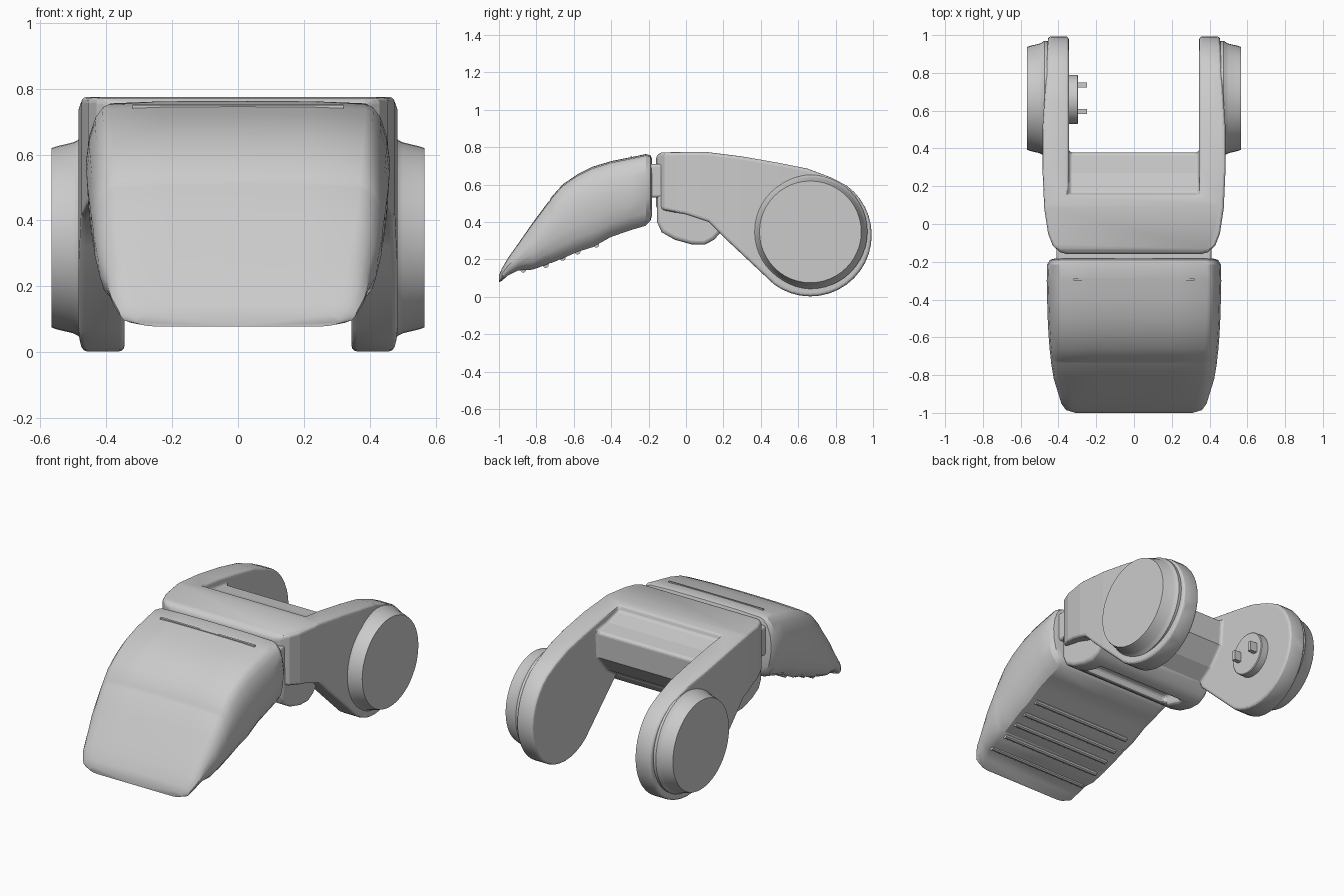
import bpy, bmesh, math

cube = bpy.data.objects.get("Cube")
if cube:
    bpy.data.objects.remove(cube)

grey = bpy.data.materials.new("plain grey")
grey.use_nodes = True
grey.diffuse_color = (0.6, 0.6, 0.6, 1)
grey.node_tree.nodes["Principled BSDF"].inputs["Base Color"].default_value = (0.6, 0.6, 0.6, 1)


def finish(name, bm):
    bmesh.ops.recalc_face_normals(bm, faces=bm.faces)
    mesh = bpy.data.meshes.new(name)
    bm.to_mesh(mesh)
    bm.free()
    obj = bpy.data.objects.new(name, mesh)
    bpy.context.collection.objects.link(obj)
    mesh.materials.append(grey)
    return obj


def loft(name, rings):
    """Skin a list of closed rings and cap both ends."""
    bm = bmesh.new()
    loops = [[bm.verts.new(p) for p in ring] for ring in rings]
    n = len(loops[0])
    for a, b in zip(loops, loops[1:]):
        for i in range(n):
            bm.faces.new((a[i], a[(i + 1) % n], b[(i + 1) % n], b[i]))
    bm.faces.new(loops[0])
    bm.faces.new(loops[-1])
    return finish(name, bm)


def side_prism(name, outline, x0, x1):
    return loft(name, [[(x, y, z) for y, z in outline] for x in (x0, x1)])


def plan_prism(name, outline, z0, z1):
    return loft(name, [[(x, y, z) for x, y in outline] for z in (z0, z1)])


def lathe_x(name, stations, y, z, sides=48):
    """Round part along x from (x, radius) stations."""
    steps = [2 * math.pi * i / sides for i in range(sides)]
    return loft(name, [[(x, y + r * math.cos(a), z + r * math.sin(a)) for a in steps]
                       for x, r in stations])


def boolean(obj, other, operation):
    mod = obj.modifiers.new(operation.lower(), "BOOLEAN")
    mod.operation, mod.object, mod.solver = operation, other, "EXACT"
    other.hide_render = True
    other.hide_set(True)


def round_edges(obj, width, angle=40):
    mod = obj.modifiers.new("round", "BEVEL")
    mod.width, mod.segments = width, 3
    mod.limit_method, mod.angle_limit = "ANGLE", math.radians(angle)


def smooth(obj, angle=35):
    bpy.ops.object.select_all(action="DESELECT")
    obj.select_set(True)
    bpy.context.view_layer.objects.active = obj
    bpy.ops.object.shade_smooth_by_angle(angle=math.radians(angle))


# Hub position shared by the arms and discs
HUB_Y, HUB_Z, HUB_R = 0.665, 0.33, 0.328

# Fork: side outline trimmed to a rounded plan, with the gap cut out
hub_arc = [(HUB_Y + HUB_R * math.cos(math.radians(a)), HUB_Z + HUB_R * math.sin(math.radians(a)))
           for a in range(54, -135, -9)]
side = [(-0.16, 0.47), (-0.16, 0.755), (-0.13, 0.772), (0.1, 0.775), (0.3, 0.75), (0.5, 0.715),
        (0.65, 0.685), (0.77, 0.64)] + hub_arc + [(0.2, 0.32), (0.12, 0.4), (0, 0.44)]
fork = side_prism("fork", side, -0.6, 0.6)

half_plan = [(0.33, -0.165), (0.39, -0.15), (0.43, -0.115), (0.455, -0.05), (0.475, 0.08),
             (0.485, 0.3), (0.485, 0.5), (0.465, 0.8), (0.45, 1.1)]
plan = half_plan + [(-x, y) for x, y in reversed(half_plan)]
boolean(fork, plan_prism("fork_plan_cutter", plan, -0.2, 1), "INTERSECT")

gap = [(0.15, 0.85), (0.16, 0.735), (0.27, 0.705), (0.38, 0.69), (0.37, 0.53), (0.28, 0.42),
       (0.15, 0.33), (0.15, -0.1), (1.1, -0.1), (1.1, 0.85)]
boolean(fork, side_prism("gap_cutter", gap, -0.345, 0.345), "DIFFERENCE")
round_edges(fork, 0.022)
smooth(fork)

# Lower bar beneath the fork front, with a shallow slot underneath
bar = side_prism("lower_bar", [(-0.155, 0.6), (-0.155, 0.4), (-0.13, 0.345), (-0.06, 0.305),
                               (0.03, 0.28), (0.1, 0.278), (0.15, 0.305), (0.2, 0.36),
                               (0.2, 0.6)], -0.41, 0.41)
slot = side_prism("slot_cutter", [(-0.08, 0.2), (-0.08, 0.37), (0.06, 0.37), (0.06, 0.2)], -0.3, 0.3)
boolean(bar, slot, "DIFFERENCE")
round_edges(bar, 0.02)
smooth(bar)

# Hinge between the toe and the fork
hinge = side_prism("hinge", [(-0.21, 0.53), (-0.21, 0.71), (-0.12, 0.71), (-0.12, 0.53)], -0.41, 0.41)
round_edges(hinge, 0.015)
smooth(hinge)

# Toe: lofted sections given as y, top, bottom, half width
sections = [(-0.183, 0.74, 0.43, 0.42), (-0.19, 0.757, 0.405, 0.445), (-0.215, 0.763, 0.38, 0.46),
            (-0.3, 0.745, 0.355, 0.462), (-0.4, 0.725, 0.32, 0.46), (-0.5, 0.695, 0.265, 0.457),
            (-0.58, 0.655, 0.24, 0.453), (-0.66, 0.6, 0.205, 0.447), (-0.722, 0.53, 0.18, 0.44),
            (-0.728, 0.515, 0.18, 0.44), (-0.736, 0.508, 0.175, 0.439), (-0.82, 0.395, 0.145, 0.425),
            (-0.9, 0.28, 0.14, 0.4), (-0.95, 0.21, 0.115, 0.385), (-0.985, 0.15, 0.085, 0.36),
            (-1.0, 0.115, 0.078, 0.31)]
# Fractions of half width and of height down from the top
shape = [(0, 0), (0.5, 0.004), (0.84, 0.02), (0.89, 0.05), (0.94, 0.13), (0.98, 0.27), (1, 0.45),
         (0.99, 0.65), (0.96, 0.82), (0.9, 0.94), (0.82, 1), (0, 1)]
shape += [(-u, v) for u, v in reversed(shape[1:-1])]
toe = loft("toe", [[(u * w, y, t + (b - t) * v) for u, v in shape] for y, t, b, w in sections])
smooth(toe, 30)

# Grip ribs across the underside of the toe
for i, (y, z) in enumerate([(-0.48, 0.278), (-0.58, 0.242), (-0.66, 0.208), (-0.75, 0.17), (-0.87, 0.145)]):
    rib = lathe_x(f"toe_rib_{i + 1}", [(-0.34, 0.016), (0.34, 0.016)], y, z, 10)
    smooth(rib)

# Slim raised line near the back of the toe
line = side_prism("toe_line", [(-0.298, 0.73), (-0.298, 0.75), (-0.288, 0.752), (-0.288, 0.73)], -0.32, 0.32)

# Outer discs with a stepped rim
for label, s in (("left", 1), ("right", -1)):
    disc = lathe_x(f"{label}_disc", [(s * 0.4, 0.3), (s * 0.475, 0.305), (s * 0.49, 0.295),
                                     (s * 0.5, 0.29), (s * 0.55, 0.278), (s * 0.567, 0.272)],
                   HUB_Y, 0.347)
    smooth(disc)

# Inner boss and its two pins on one arm
boss = lathe_x("inner_boss", [(-0.36, 0.13), (-0.3, 0.13), (-0.296, 0.125)], 0.66, HUB_Z)
smooth(boss)
for i, y in enumerate((0.595, 0.735)):
    pin = side_prism(f"boss_pin_{i + 1}", [(y - 0.013, 0.3), (y + 0.013, 0.3),
                                           (y + 0.013, 0.36), (y - 0.013, 0.36)], -0.31, -0.25)
